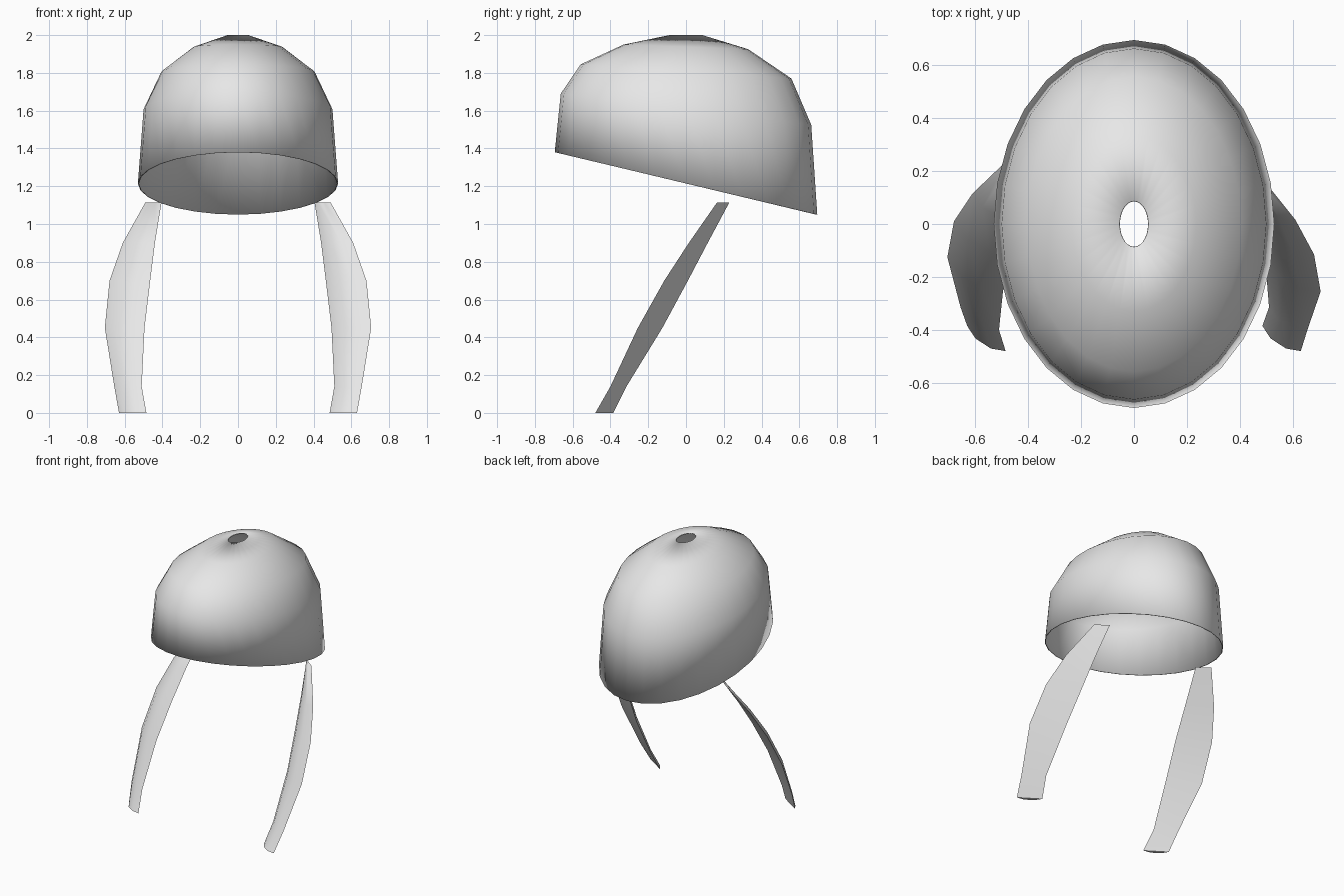
import bpy, bmesh, math
from mathutils import Vector

cube = bpy.data.objects.get("Cube")
if cube:
    bpy.data.objects.remove(cube)

mat = bpy.data.materials.new("light_grey")
mat.use_nodes = True
grey = (0.8, 0.8, 0.8, 1)
mat.diffuse_color = grey
mat.node_tree.nodes["Principled BSDF"].inputs["Base Color"].default_value = grey


def loft(name, rings):
    """Skin closed rings of points, one after the other."""
    bm = bmesh.new()
    loops = [[bm.verts.new(p) for p in ring] for ring in rings]
    for low, high in zip(loops, loops[1:]):
        for i in range(len(low)):
            j = (i + 1) % len(low)
            bm.faces.new((low[i], low[j], high[j], high[i]))
    return bm, loops


def finish(name, bm):
    bmesh.ops.recalc_face_normals(bm, faces=bm.faces)
    for face in bm.faces:
        face.smooth = True
    mesh = bpy.data.meshes.new(name)
    bm.to_mesh(mesh)
    bm.free()
    mesh.materials.append(mat)
    obj = bpy.data.objects.new(name, mesh)
    bpy.context.collection.objects.link(obj)
    return obj


# Cap: tilted elliptical rings (half width, half depth, front z, back z)
SIDES = 28
PROFILE = [(0.53, 0.695, 1.38, 1.05), (0.50, 0.663, 1.69, 1.525),
           (0.405, 0.558, 1.845, 1.77), (0.235, 0.33, 1.95, 1.925),
           (0.055, 0.087, 2.0, 2.0)]


def tilted_ring(a, b, z_front, z_back):
    ring = []
    for i in range(SIDES):
        t = math.tau * i / SIDES
        s = math.cos(t)
        z = (z_front + z_back) / 2 + s * (z_back - z_front) / 2
        ring.append((a * math.sin(t), b * s, z))
    return ring


bm, _ = loft("cap", [tilted_ring(*p) for p in PROFILE])
cap = finish("cap", bm)
shell = cap.modifiers.new("thin shell", 'SOLIDIFY')
shell.thickness = 0.006
shell.offset = -1

# Straps: stations of (z, front edge y, back edge y, outer x, inner x)
STATIONS = [(0.0, -0.48, -0.385, 0.63, 0.485), (0.14, -0.40, -0.315, 0.655, 0.51),
            (0.45, -0.255, -0.125, 0.705, 0.495), (0.70, -0.115, 0.01, 0.68, 0.465),
            (0.90, 0.015, 0.115, 0.61, 0.44), (1.115, 0.165, 0.23, 0.49, 0.405)]


def strap(name, side):
    rings = []
    for z, y_front, y_back, outer, inner in STATIONS:
        x_front, x_back = (outer, inner) if side > 0 else (-inner, -outer)
        front, back = Vector((x_front, y_front, z)), Vector((x_back, y_back, z))
        across = back - front
        bulge = Vector((-across.y, across.x, 0)) * 0.13
        rings.append([front, front.lerp(back, 0.3) + bulge,
                      front.lerp(back, 0.7) + bulge, back])
    bm, loops = loft(name, rings)
    bm.faces.new(loops[0])
    bm.faces.new(loops[-1])
    obj = finish(name, bm)
    # keep the flat back crisp against the rounded front
    bpy.ops.object.select_all(action='DESELECT')
    obj.select_set(True)
    bpy.context.view_layer.objects.active = obj
    bpy.ops.object.shade_smooth_by_angle(angle=math.radians(60))


strap("left_strap", 1)
strap("right_strap", -1)
